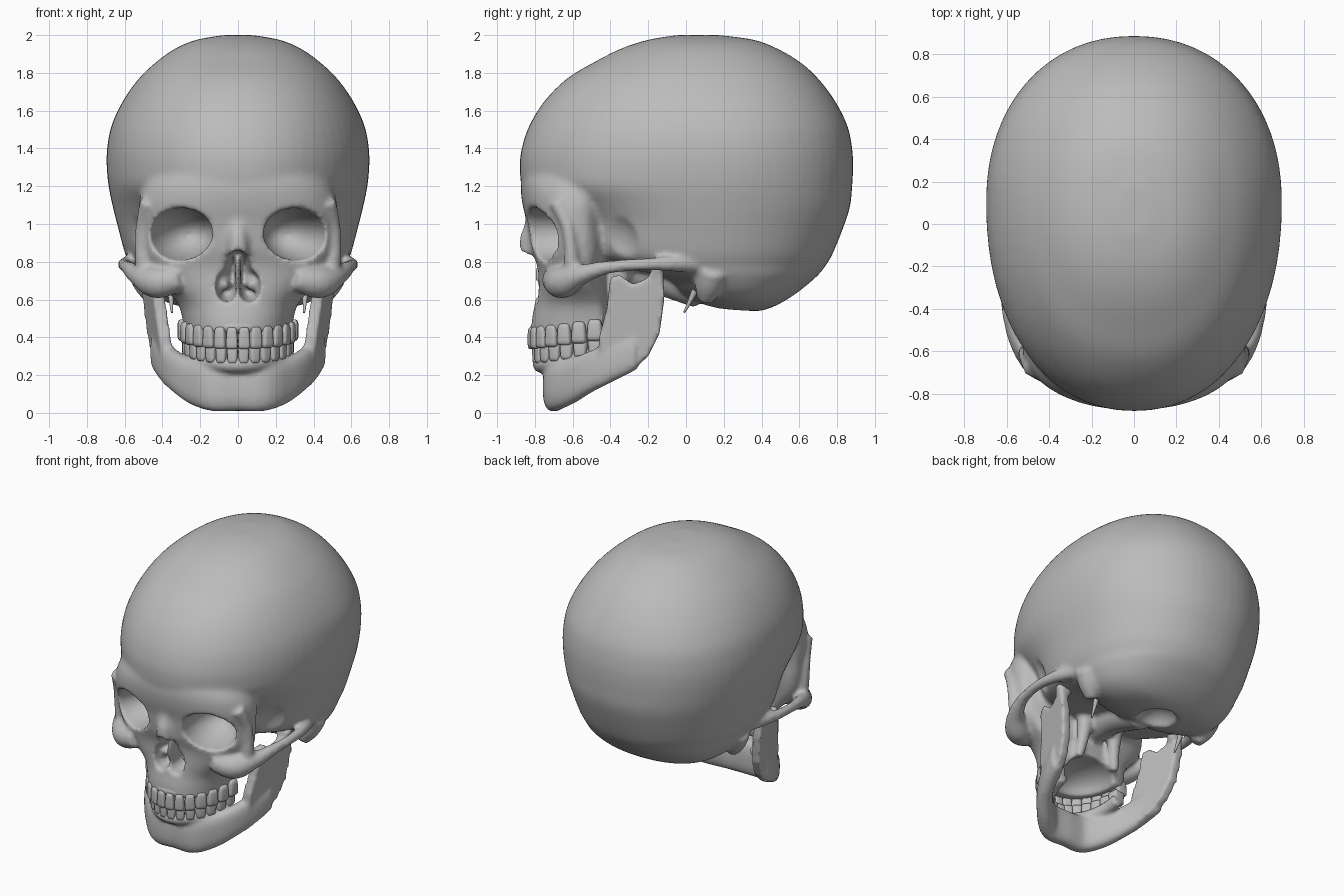
import bpy, bmesh
from math import sin, cos, pi, radians, copysign
from mathutils import Vector, Matrix, Euler

cube = bpy.data.objects.get("Cube")
if cube:
    bpy.data.objects.remove(cube)

bone = bpy.data.materials.new("bone grey")
bone.use_nodes = True
GREY = (0.5, 0.5, 0.5, 1)
bone.diffuse_color = GREY
bone.node_tree.nodes["Principled BSDF"].inputs["Base Color"].default_value = GREY


def finish(name, bm):
    bmesh.ops.recalc_face_normals(bm, faces=bm.faces)
    mesh = bpy.data.meshes.new(name)
    bm.to_mesh(mesh)
    bm.free()
    mesh.materials.append(bone)
    mesh.shade_smooth()
    obj = bpy.data.objects.new(name, mesh)
    bpy.context.collection.objects.link(obj)
    return obj


def spline(rows, steps=4):
    """Pass a smooth curve through rows of numbers."""
    rows = [Vector(r) for r in rows]
    ext = [2 * rows[0] - rows[1]] + rows + [2 * rows[-1] - rows[-2]]
    out = []
    for a, b, c, d in zip(ext, ext[1:], ext[2:], ext[3:]):
        for k in range(steps):
            t = k / steps
            out.append(b + (c - a) * (t / 2) + (2 * a - 5 * b + 4 * c - d) * (t * t / 2)
                       + (3 * b - a - 3 * c + d) * (t ** 3 / 2))
    return out + [rows[-1]]


def loft(name, rings):
    bm = bmesh.new()
    loops = [[bm.verts.new(p) for p in ring] for ring in rings]
    n = len(loops[0])
    for a, b in zip(loops, loops[1:]):
        for i in range(n):
            bm.faces.new((a[i], a[(i + 1) % n], b[(i + 1) % n], b[i]))
    bm.faces.new(loops[0])
    bm.faces.new(loops[-1])
    return finish(name, bm)


def oval(power, n=64):
    """Unit superellipse."""
    for i in range(n):
        a = 2 * pi * i / n
        yield tuple(copysign(abs(v) ** (2 / power), v) for v in (cos(a), sin(a)))


def stack(name, rows, power):
    """Egg-shaped level sections: z, front, back, half width, widest y."""
    return loft(name, [[(w * u, yc + v * (yb - yc if v > 0 else yc - yf), z)
                        for u, v in oval(power)] for z, yf, yb, w, yc in spline(rows)])


def limb(name, rows, side=1):
    """Round bar through rows of x, y, z, radius."""
    pts = spline(rows)
    rings = []
    for i, p in enumerate(pts):
        tangent = (pts[min(i + 1, len(pts) - 1)] - pts[max(i - 1, 0)]).to_3d()
        turn = tangent.to_track_quat('Z', 'Y')
        ring = [p.to_3d() + turn @ Vector((u * p[3], v * p[3], 0)) for u, v in oval(2, 16)]
        rings.append([(side * q.x, q.y, q.z) for q in ring])
    return loft(name, rings)


def blob(name, center, radii, tilt=(0, 0, 0), side=1):
    bm = bmesh.new()
    bmesh.ops.create_uvsphere(bm, u_segments=32, v_segments=20, radius=1)
    turn = Euler([radians(t) for t in tilt]).to_matrix().to_4x4()
    m = Matrix.Translation(center) @ turn @ Matrix.Diagonal((*radii, 1))
    bmesh.ops.transform(bm, matrix=Matrix.Scale(side, 4, (1, 0, 0)) @ m, verts=bm.verts)
    return finish(name, bm)


def fuse(name, parts, voxel, smooth=0, cutter=None):
    """Blend overlapping parts into one skin, with an optional cut."""
    bpy.ops.object.select_all(action='DESELECT')
    for p in parts:
        p.select_set(True)
    obj = parts[0]
    bpy.context.view_layer.objects.active = obj
    if len(parts) > 1:
        bpy.ops.object.join()
    obj.name = name
    mod = obj.modifiers.new("blend", 'REMESH')
    mod.mode, mod.voxel_size, mod.use_smooth_shade = 'VOXEL', voxel, True
    if cutter:
        cut = obj.modifiers.new("cut", 'BOOLEAN')
        cut.operation, cut.solver, cut.object = 'DIFFERENCE', 'EXACT', cutter
    if smooth:
        soft = obj.modifiers.new("soften", 'SMOOTH')
        soft.factor, soft.iterations = 0.5, smooth
    for m in list(obj.modifiers):
        bpy.ops.object.modifier_apply(modifier=m.name)
    if cutter:
        bpy.data.objects.remove(cutter)
    obj.data.materials.clear()
    obj.data.materials.append(bone)
    obj.data.shade_smooth()
    return obj


def arch(t, grow=0.0):
    """Dental arch, t from -1 to 1."""
    a = t * pi / 2
    return (0.265 + grow) * sin(a), -0.44 - (0.36 + grow) * cos(a)


# Braincase and face core
braincase = stack("braincase", [
    (.54, .2, .4, .12, .3), (.57, .1, .48, .33, .28), (.63, -.02, .58, .46, .22),
    (.72, -.12, .69, .54, .15), (.78, -.42, .74, .57, .1), (.85, -.58, .78, .6, .1),
    (1, -.62, .84, .64, .1), (1.1, -.72, .87, .665, .1), (1.2, -.86, .88, .685, .1),
    (1.3, -.88, .885, .695, .1), (1.4, -.87, .88, .693, .1), (1.52, -.83, .855, .67, .1),
    (1.65, -.75, .79, .61, .08), (1.77, -.63, .7, .525, .06), (1.86, -.48, .6, .43, .05),
    (1.93, -.34, .48, .33, .05), (1.975, -.2, .36, .22, .05), (2, -.05, .18, .08, .05)], 2.15)
face = stack("face", [
    (.42, -.82, -.42, .28, -.46), (.5, -.815, -.4, .295, -.46), (.58, -.8, -.4, .32, -.48),
    (.67, -.79, -.42, .4, -.52), (.77, -.79, -.42, .48, -.54), (.87, -.82, -.4, .51, -.55),
    (1, -.84, -.4, .52, -.56), (1.1, -.865, -.4, .525, -.56), (1.2, -.875, -.4, .5, -.55),
    (1.3, -.86, -.4, .44, -.5)], 2.2)
bridge = limb("nasal_bones", [(0, -.79, 1.06, .05), (0, -.81, .98, .05),
                              (0, -.835, .9, .052), (0, -.82, .84, .06)])

# Openings: sockets, nose, palate, temples, ear canals, spinal opening
holes = [blob("palate_hole", (0, -.48, .4), (.2, .26, .14)),
         blob("nose_hole", (0, -.85, .75), (.07, .28, .115)),
         blob("spine_hole", (0, .22, .52), (.13, .15, .12))]
for s in (1, -1):
    holes += [blob("socket", (.315, -.8, .945), (.18, .33, .14), (0, 8, 14), s),
              blob("nostril", (.06, -.85, .67), (.062, .28, .09), side=s),
              blob("temple", (.62, -.4, .86), (.17, .17, .22), (0, 0, -14), s),
              blob("ear_canal", (.58, .06, .7), (.09, .045, .05), side=s)]
skull = fuse("skull", [braincase, face, bridge], .017, 0, fuse("openings", holes, .016, 2))

# Cheekbones, arches, socket rims and skull base
extras = [skull, blob("nasal_septum", (0, -.66, .73), (.016, .14, .14)),
          limb("skull_base", [(0, -.45, .76, .1), (0, -.2, .74, .1), (0, .08, .65, .1)])]
for s in (1, -1):
    extras += [
        limb("cheek_arch", [(.3, -.71, .71, .06), (.43, -.655, .69, .085), (.53, -.56, .73, .055),
                            (.585, -.42, .77, .036), (.605, -.25, .785, .032),
                            (.585, -.1, .79, .04), (.53, .04, .79, .05)], s),
        limb("outer_socket_rim", [(.49, -.6, .73, .05), (.51, -.61, .88, .036),
                                  (.505, -.63, 1.0, .036), (.47, -.68, 1.12, .05)], s),
        limb("nasal_concha", [(.075, -.72, .67, .026), (.07, -.6, .7, .04)], s),
        limb("pterygoid_plate", [(.15, -.38, .48, .03), (.13, -.36, .62, .04), (.12, -.34, .78, .06)], s),
        limb("mastoid", [(.5, .14, .76, .09), (.47, .12, .67, .075), (.44, .1, .59, .04)], s)]
fuse("skull", extras, .015, 5)
for s, label in ((1, "left"), (-1, "right")):
    limb(label + "_styloid", [(.36, .07, .7, .024), (.355, .03, .61, .014), (.35, -.01, .53, .005)], s)

# Lower jaw: swept body, flat rami, ridge under the teeth
half = [(.14, -.69, .01, .27, .06), (.25, -.6, .05, .29, .055), (.33, -.5, .11, .33, .05),
        (.39, -.38, .17, .38, .045), (.43, -.26, .23, .42, .04)]
path = spline([(-r[0], *r[1:]) for r in reversed(half)] + [(0, -.695, .01, .26, .06)] + half)
rings = []
for i, (x, y, low, high, thick) in enumerate(path):
    d = path[min(i + 1, len(path) - 1)] - path[max(i - 1, 0)]
    out = Vector((d[1], -d[0], 0)).normalized()
    rings.append([Vector((x, y, (low + high) / 2 + v * (high - low) / 2)) + out * thick * u
                  for u, v in oval(2.7, 32)])
jaw = [loft("jaw_body", rings)]
outline = [(-.12, .73), (-.17, .76), (-.21, .71), (-.28, .68), (-.35, .73), (-.4, .72), (-.42, .55),
           (-.46, .4), (-.46, .14), (-.3, .21), (-.2, .3), (-.14, .42), (-.115, .6)]
for s in (1, -1):
    jaw.append(loft("ramus", [[(s * (.455 + .1 * (z - .25) + .2 * (y + .2) - inset), y, z)
                               for y, z in outline] for inset in (0, .065)]))
    jaw.append(limb("condyle", [(.42, -.15, .745, .03), (.47, -.15, .76, .036), (.52, -.15, .75, .03)], s))
ridge = [k / 8 for k in range(-8, 9)]
jaw.append(limb("lower_gum", [(*arch(t, -.03), .255 + .07 * t * t, .042) for t in ridge]))
fuse("lower_jaw", jaw, .013, 6)
limb("upper_gum", [(*arch(t, -.012), .455 + .05 * t * t, .035) for t in ridge])


def tooth_row(name, base, height, grow, flare, count=7):
    """Rounded crowns set side by side along the arch."""
    bm = bmesh.new()
    for i in range(-count, count):
        t = (i + .5) / count
        x, y = arch(t, grow)
        ahead, behind = Vector(arch(t + .5 / count, grow)), Vector(arch(t - .5 / count, grow))
        d = ahead - behind
        depth = .05 + .04 * abs(t)
        part = bmesh.new()
        bmesh.ops.create_cube(part, size=1)
        for v in part.verts:
            if v.co.z * flare < 0:
                v.co.x *= .8
        bmesh.ops.bevel(part, geom=part.edges[:], offset=.22, segments=3, profile=.5, affect='EDGES')
        m = (Matrix.Translation((x, y, base + .05 * t * t))
             @ Matrix.Rotation(Vector((1, 0)).angle_signed(d) * -1, 4, 'Z')
             @ Matrix.Diagonal((d.length * 1.04, depth, height, 1)))
        part.transform(m)
        temp = bpy.data.meshes.new("crown")
        part.to_mesh(temp)
        part.free()
        bm.from_mesh(temp)
        bpy.data.meshes.remove(temp)
    return finish(name, bm)


tooth_row("upper_teeth", .395, .115, .012, -1)
tooth_row("lower_teeth", .31, .1, -.012, 1)
